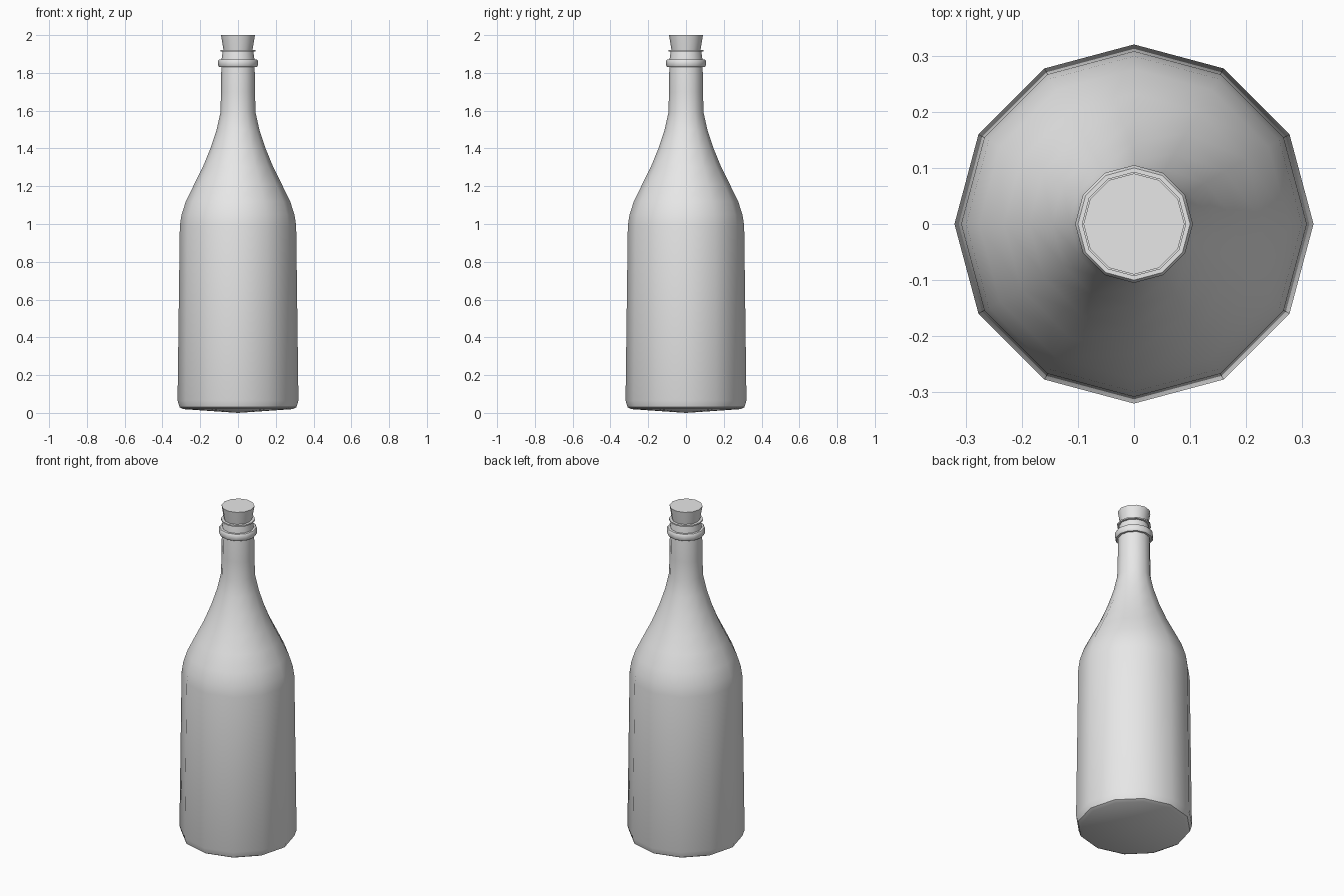
import bpy
import bmesh
import math

SIDES = 12

cube = bpy.data.objects.get("Cube")
if cube:
    bpy.data.objects.remove(cube, do_unlink=True)

grey = bpy.data.materials.new("plain_grey")
grey.use_nodes = True
colour = (0.8, 0.8, 0.8, 1)
grey.diffuse_color = colour
grey.node_tree.nodes["Principled BSDF"].inputs["Base Color"].default_value = colour


def lathe(name, profile):
    """Spin (radius, height) points around z; zero radius makes a pole."""
    bm = bmesh.new()
    rings = []
    for r, z in profile:
        if r == 0:
            rings.append([bm.verts.new((0, 0, z))] * SIDES)
        else:
            angles = [math.tau * i / SIDES for i in range(SIDES)]
            rings.append([bm.verts.new((r * math.cos(a), r * math.sin(a), z)) for a in angles])
    for low, high in zip(rings, rings[1:]):
        for i in range(SIDES):
            j = (i + 1) % SIDES
            corners = [low[i], low[j], high[j], high[i]]
            bm.faces.new(list(dict.fromkeys(corners)))
    bmesh.ops.recalc_face_normals(bm, faces=bm.faces)
    mesh = bpy.data.meshes.new(name)
    bm.to_mesh(mesh)
    bm.free()
    mesh.materials.append(grey)
    obj = bpy.data.objects.new(name, mesh)
    bpy.context.collection.objects.link(obj)
    bpy.ops.object.select_all(action="DESELECT")
    obj.select_set(True)
    bpy.context.view_layer.objects.active = obj
    bpy.ops.object.shade_smooth_by_angle(angle=math.radians(42))
    return obj


# Bottle: base, body, shoulder, neck and mouth
lathe("bottle", [
    (0, 0), (0.29, 0.02), (0.309, 0.03), (0.32, 0.065),
    (0.308, 0.99), (0.299, 1.05), (0.276, 1.12), (0.232, 1.21),
    (0.187, 1.3), (0.146, 1.4), (0.113, 1.5), (0.093, 1.59),
    (0.09, 1.7), (0.088, 1.86), (0.086, 1.88), (0.081, 1.915),
    (0.074, 1.915), (0.07, 1.89), (0, 1.89),
])

# Collar around the neck
lathe("neck_collar", [
    (0.085, 1.832), (0.1, 1.832), (0.105, 1.839),
    (0.105, 1.865), (0.1, 1.872), (0.085, 1.872),
])

# Thin rim at the mouth
lathe("mouth_rim", [
    (0.07, 1.914), (0.093, 1.914), (0.093, 1.922), (0.07, 1.922),
])

# Tapered stopper
lathe("cork", [(0, 1.885), (0.07, 1.885), (0.077, 1.922), (0.09, 2), (0, 2)])
